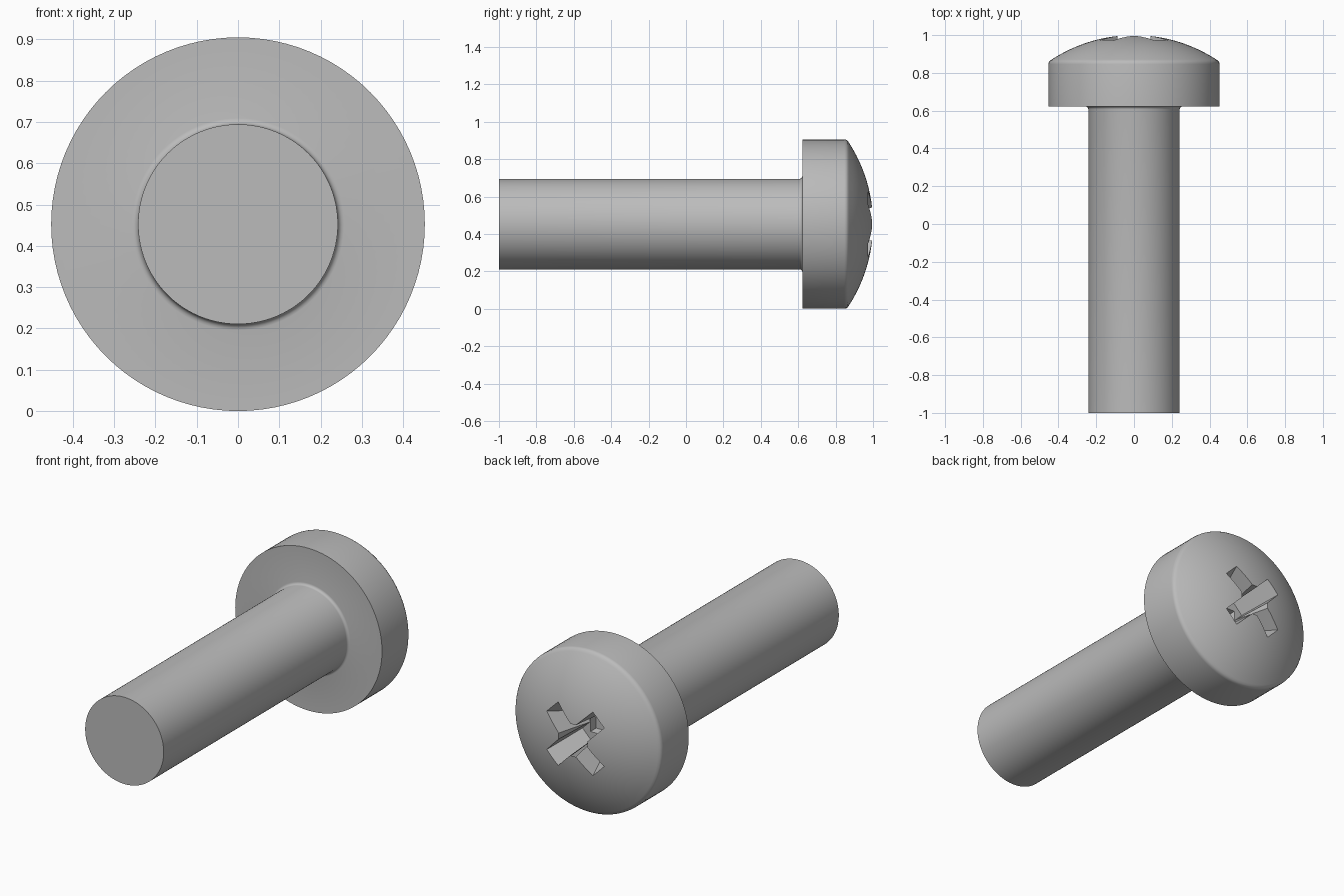
import bpy, bmesh, math
from mathutils import Matrix, Vector

if "Cube" in bpy.data.objects:
    bpy.data.objects.remove(bpy.data.objects["Cube"], do_unlink=True)

HEAD_R, SHANK_R = 0.4525, 0.242
UNDERSIDE, DOME_R, DOME_EDGE = 0.622, 0.80, 0.435

steel = bpy.data.materials.new("grey steel")
steel.use_nodes = True
grey = (0.5, 0.5, 0.5, 1)
steel.diffuse_color = grey
steel.node_tree.nodes["Principled BSDF"].inputs["Base Color"].default_value = grey


def add_object(name, bm):
    bmesh.ops.recalc_face_normals(bm, faces=bm.faces)
    mesh = bpy.data.meshes.new(name)
    bm.to_mesh(mesh)
    bm.free()
    mesh.materials.append(steel)
    obj = bpy.data.objects.new(name, mesh)
    bpy.context.collection.objects.link(obj)
    return obj


def lathe(name, profile, steps=96):
    """Revolve (radius, y) points about the y axis, at the head's height."""
    bm = bmesh.new()
    verts = [bm.verts.new((r, y, 0)) for r, y in profile]
    edges = [bm.edges.new(pair) for pair in zip(verts, verts[1:])]
    bmesh.ops.spin(bm, geom=verts + edges, axis=(0, 1, 0), cent=(0, 0, 0),
                   angle=math.tau, steps=steps)
    bmesh.ops.remove_doubles(bm, verts=bm.verts, dist=0.0001)
    bmesh.ops.translate(bm, verts=bm.verts, vec=(0, 0, HEAD_R))
    return add_object(name, bm)


def tapered_cutter(name, outer, inner, depth_y, angle):
    """Block narrowing from outer (half x, half z) to inner, turned about y."""
    bm = bmesh.new()
    for (hx, hz), y in ((outer, 1.05), (inner, depth_y)):
        for sx in (-1, 1):
            for sz in (-1, 1):
                bm.verts.new((sx * hx, y, sz * hz))
    bmesh.ops.convex_hull(bm, input=bm.verts)
    bmesh.ops.dissolve_limit(bm, angle_limit=0.01, verts=bm.verts, edges=bm.edges)
    bm.transform(Matrix.Translation(Vector((0, 0, HEAD_R)))
                 @ Matrix.Rotation(math.radians(angle), 4, 'Y'))
    obj = add_object(name, bm)
    obj.hide_render = True
    return obj


# Shank, with a small fillet under the head
profile = [(0, -1), (SHANK_R, -1)]
fillet = 0.015
for i in range(5):
    a = math.pi / 2 * i / 4
    profile.append((SHANK_R + fillet * (1 - math.cos(a)),
                    UNDERSIDE - fillet * (1 - math.sin(a))))

# Head: flat underside, straight side, rounded rim and domed top
profile += [(HEAD_R, UNDERSIDE), (HEAD_R, 0.846), (0.451, 0.856), (0.445, 0.865)]
edge_angle = math.asin(DOME_EDGE / DOME_R)
for i in range(13):
    a = edge_angle * (1 - i / 12)
    profile.append((DOME_R * math.sin(a), 1 - DOME_R * (1 - math.cos(a))))
screw = lathe("pan_head_screw", profile)

# Cross recess: two diagonal arms and a square core that trims the inner corners
cutters = [tapered_cutter("recess_arm", (0.234, 0.053), (0.11, 0.04), 0.76, a)
           for a in (45, -45)]
cutters.append(tapered_cutter("recess_core", (0.096, 0.096), (0.05, 0.05), 0.72, 0))

bpy.ops.object.select_all(action='DESELECT')
screw.select_set(True)
bpy.context.view_layer.objects.active = screw
for cutter in cutters:
    cut = screw.modifiers.new("recess", 'BOOLEAN')
    cut.operation = 'DIFFERENCE'
    cut.solver = 'EXACT'
    cut.object = cutter
    bpy.ops.object.modifier_apply(modifier=cut.name)
    bpy.data.objects.remove(cutter, do_unlink=True)

bpy.ops.object.shade_smooth_by_angle(angle=math.radians(30))
